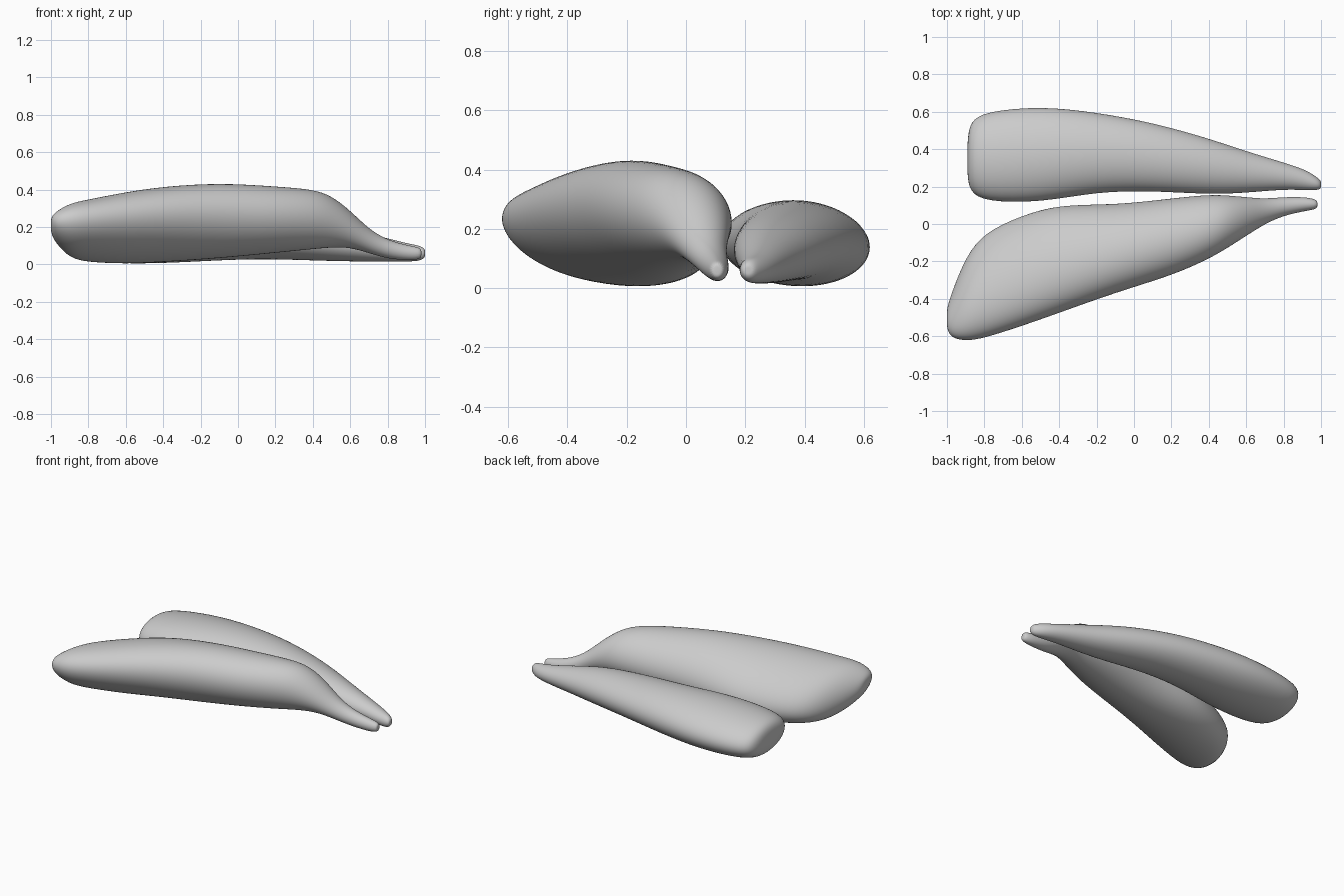
import bpy
import bmesh
from math import cos, sin, pi

cube = bpy.data.objects.get("Cube")
if cube:
    bpy.data.objects.remove(cube, do_unlink=True)

SIDES = 20

# One plain colour for both pieces
grey = bpy.data.materials.new("light grey")
grey.use_nodes = True
colour = (0.6, 0.6, 0.6, 1.0)
grey.diffuse_color = colour
shader = next(n for n in grey.node_tree.nodes if n.type == "BSDF_PRINCIPLED")
shader.inputs["Base Color"].default_value = colour


def add_ring(bm, section, lean):
    """Oval cross-section given by its x and its limits in y and z."""
    x, y_low, y_high, z_low, z_high = section
    half_width, half_height = (y_high - y_low) / 2, (z_high - z_low) / 2
    middle_y, middle_z = (y_high + y_low) / 2, (z_high + z_low) / 2
    ring = []
    for i in range(SIDES):
        angle = 2 * pi * i / SIDES
        y = middle_y + half_width * cos(angle + lean)
        z = middle_z + half_height * sin(angle)
        ring.append(bm.verts.new((x, y, z)))
    return ring


def make_tapered_piece(name, sections, lean):
    """Loft the cross-sections from blunt end to thin tip, then smooth."""
    bm = bmesh.new()
    blunt_x, tip_x = sections[0][0], sections[-1][0]
    rings = []
    for section in sections:
        remaining = (tip_x - section[0]) / (tip_x - blunt_x)
        rings.append(add_ring(bm, section, lean * remaining))
    for near, far in zip(rings, rings[1:]):
        for i in range(SIDES):
            j = (i + 1) % SIDES
            bm.faces.new((near[i], near[j], far[j], far[i]))
    # Close both ends with a fan
    for ring in (rings[0], rings[-1]):
        centre = bm.verts.new(sum((v.co for v in ring), ring[0].co * 0) / SIDES)
        for i in range(SIDES):
            bm.faces.new((ring[i], ring[(i + 1) % SIDES], centre))
    bmesh.ops.recalc_face_normals(bm, faces=bm.faces)
    for face in bm.faces:
        face.smooth = True

    mesh = bpy.data.meshes.new(name)
    bm.to_mesh(mesh)
    bm.free()
    mesh.materials.append(grey)
    piece = bpy.data.objects.new(name, mesh)
    bpy.context.collection.objects.link(piece)
    smoothing = piece.modifiers.new("smoothing", "SUBSURF")
    smoothing.levels = smoothing.render_levels = 2
    return piece


# Larger front piece: slanted blunt end, high back, tip bent down
make_tapered_piece("front_tapered_piece", [
    (-1, -.56, -.45, .17, .25),
    (-.98, -.61, -.38, .12, .28),
    (-.9, -.63, -.17, .03, .33),
    (-.8, -.615, -.04, .01, .35),
    (-.6, -.55, .05, .0, .39),
    (-.4, -.48, .11, .01, .42),
    (-.1, -.37, .105, .03, .44),
    (.2, -.28, .14, .06, .42),
    (.4, -.19, .16, .08, .405),
    (.5, -.13, .155, .09, .37),
    (.6, -.065, .145, .09, .29),
    (.7, -.0, .135, .06, .19),
    (.8, .045, .145, .03, .13),
    (.92, .07, .145, .02, .1),
    (.98, .08, .13, .03, .09),
], 0.4)

# Smaller back piece: square blunt end, straight taper
make_tapered_piece("back_tapered_piece", [
    (-.89, .24, .46, .09, .19),
    (-.875, .17, .55, .04, .24),
    (-.8, .115, .605, .01, .27),
    (-.5, .11, .635, .0, .3),
    (-.2, .17, .6, .015, .3),
    (.1, .175, .545, .03, .285),
    (.4, .155, .46, .02, .245),
    (.6, .165, .39, .015, .195),
    (.8, .185, .33, .015, .14),
    (.92, .18, .29, .015, .11),
    (.98, .18, .25, .02, .1),
    (1, .19, .23, .04, .08),
], 0.1)
